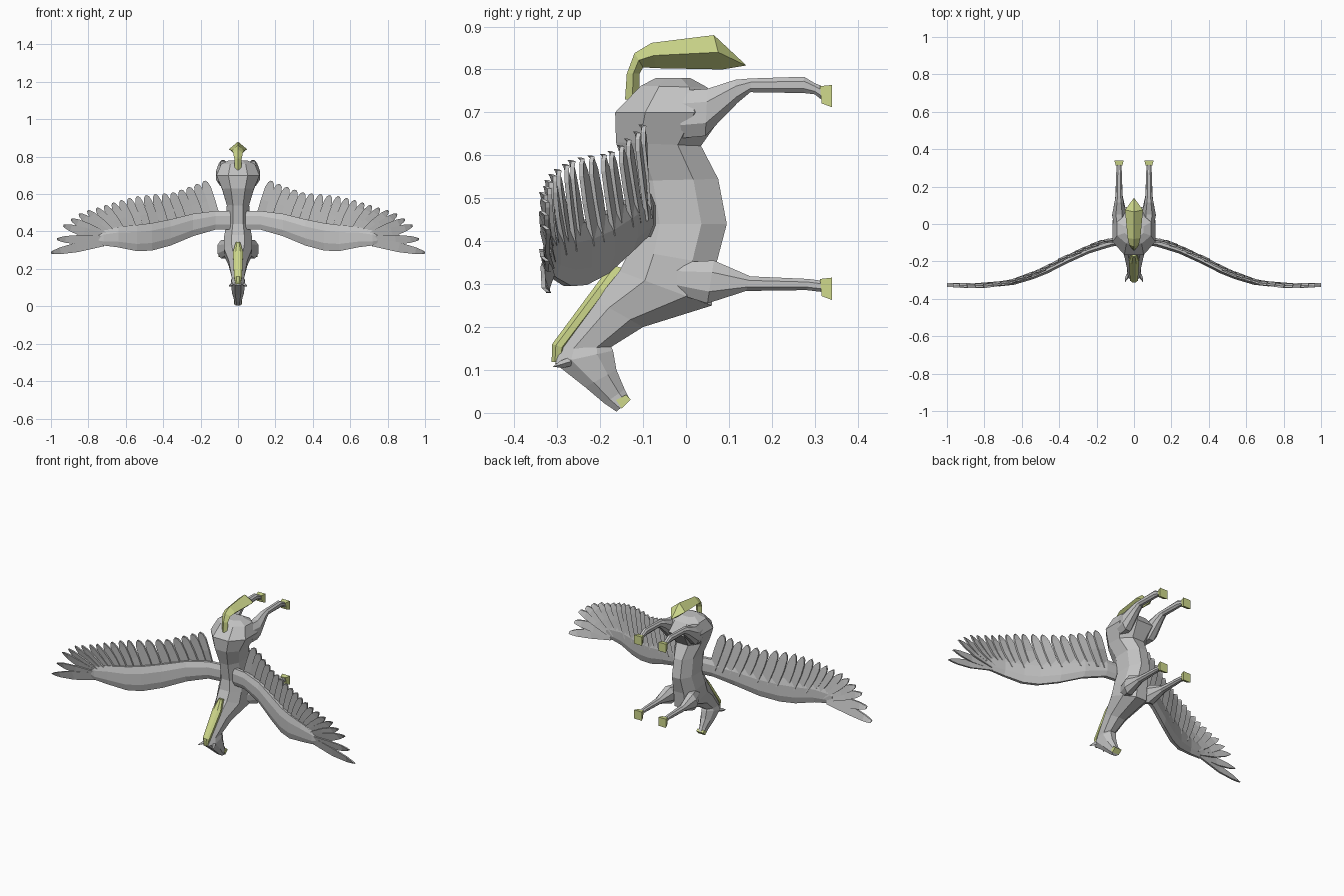
import bpy, bmesh
from mathutils import Vector

cube = bpy.data.objects.get("Cube")
if cube:
    bpy.data.objects.remove(cube)


def material(name, rgb):
    m = bpy.data.materials.new(name)
    m.use_nodes = True
    m.diffuse_color = (*rgb, 1)
    m.node_tree.nodes["Principled BSDF"].inputs["Base Color"].default_value = (*rgb, 1)
    return m


GREY = material("pale grey", (0.55, 0.55, 0.55))
LIME = material("pale lime", (0.62, 0.69, 0.26))

# Cross-sections as (along, across) factors
OCT = [(1, .45), (.45, 1), (-.45, 1), (-1, .45), (-1, -.45), (-.45, -1), (.45, -1), (1, -.45)]
BOX = [(1, 1), (-1, 1), (-1, -1), (1, -1)]
DIAMOND = [(1, 0), (0, 1), (-1, 0), (0, -1)]


def finish(name, bm, mat):
    bmesh.ops.remove_doubles(bm, verts=bm.verts, dist=0.0001)
    bmesh.ops.recalc_face_normals(bm, faces=bm.faces)
    mesh = bpy.data.meshes.new(name)
    bm.to_mesh(mesh)
    bm.free()
    mesh.materials.append(mat)
    ob = bpy.data.objects.new(name, mesh)
    bpy.context.scene.collection.objects.link(ob)
    return ob


def loft(name, rings, mat):
    """Skin a list of point rings and cap both ends."""
    bm = bmesh.new()
    vs = [[bm.verts.new(p) for p in ring] for ring in rings]
    n = len(vs[0])
    for a, b in zip(vs, vs[1:]):
        for i in range(n):
            j = (i + 1) % n
            bm.faces.new((a[i], a[j], b[j], b[i]))
    bm.faces.new(vs[0])
    bm.faces.new(vs[-1][::-1])
    return finish(name, bm, mat)


def limb(name, stations, mat, shape=OCT, side=1):
    """Stations: outer y, z, inner y, z, half width, centre x."""
    rings = []
    for y1, z1, y2, z2, hw, cx in stations:
        p, q = Vector((side * cx, y1, z1)), Vector((side * cx, y2, z2))
        mid, half = (p + q) / 2, (p - q) / 2
        rings.append([mid + half * u + Vector((hw * v, 0, 0)) for u, v in shape])
    return loft(name, rings, mat)


def centred(rows):
    return [(*r, 0) for r in rows]


# Trunk and neck, from rump to poll
limb("body", centred([
    (-.07, .78, .01, .78, .05), (-.105, .762, .05, .758, .09),
    (-.165, .70, .09, .70, .115), (-.163, .63, .035, .622, .085),
    (-.135, .54, .075, .545, .06), (-.12, .44, .095, .44, .062),
    (-.13, .38, .07, .345, .075), (-.155, .33, .06, .25, .075),
    (-.21, .262, -.10, .20, .05), (-.293, .15, -.18, .15, .032)]), GREY)

# Head and mouth
limb("head", centred([
    (-.285, .165, -.18, .165, .028), (-.305, .115, -.17, .145, .038),
    (-.235, .06, -.162, .10, .032), (-.19, .022, -.143, .055, .02),
    (-.162, .003, -.13, .03, .02)]), GREY)
limb("mouth", centred([
    (-.163, .03, -.14, .042, .022), (-.15, .01, -.129, .031, .022)]), LIME, BOX)

# Mane and tail
limb("mane", centred([
    (-.175, .345, -.14, .335, .012), (-.212, .295, -.18, .28, .027),
    (-.312, .16, -.28, .15, .021), (-.313, .118, -.285, .118, .012)]), LIME)
limb("tail", centred([
    (-.142, .73, -.108, .73, .018), (-.138, .79, -.108, .79, .02),
    (-.12, .838, -.10, .805, .026), (-.08, .862, -.07, .803, .034),
    (.065, .88, .085, .80, .048), (.14, .81, .138, .809, .001)]), LIME, DIAMOND)


def chain(nodes, t):
    """Point at fraction t along evenly spaced nodes."""
    s = t * (len(nodes) - 1)
    i = min(int(s), len(nodes) - 2)
    return Vector(nodes[i]).lerp(Vector(nodes[i + 1]), s - i)


SWEEP = [(.05, -.07), (.15, -.078), (.235, -.11), (.4, -.185),
         (.5, -.24), (.66, -.30), (.8, -.32), (1.1, -.315)]


def sweep_y(x):
    """Rear surface of the wing at span x."""
    for (x1, y1), (x2, y2) in zip(SWEEP, SWEEP[1:]):
        if x <= x2:
            return y1 + (y2 - y1) * (x - x1) / (x2 - x1)
    return SWEEP[-1][1]


ARM = [(.04, .41, .51, .04), (.12, .41, .51, .045), (.24, .375, .495, .045),
       (.36, .325, .465, .045), (.46, .298, .445, .045), (.54, .295, .435, .04),
       (.64, .315, .425, .032), (.72, .325, .405, .025), (.75, .34, .385, .015)]
BASES = [(.115, .46), (.2, .45), (.3, .43), (.4, .40), (.5, .385),
         (.57, .38), (.63, .375), (.68, .37), (.71, .36), (.72, .345)]
TIPS = [(.18, .67), (.27, .635), (.36, .605), (.46, .597), (.56, .585),
        (.65, .56), (.74, .53), (.84, .50), (.93, .44), (1, .286)]
FEATHERS = 20


def feather(name, side, t, layer):
    base, tip = chain(BASES, t), chain(TIPS, t)
    along = tip - base
    across = Vector((along.y, -along.x)).normalized()
    # Inner feathers stay broad, outer ones taper
    outline = [(0, .024), (.5, .026), (.82, .024 - .006 * t), (.95, .016 - .006 * t), (1, .005)]
    rings = []
    for f, w in outline:
        ring = []
        for u, v in BOX:
            p = base + along * f + across * w * u
            y = sweep_y(p.x) - .012 + layer + .005 * v + .006 * u
            ring.append((side * p.x, y, p.y))
        rings.append(ring)
    loft(name, rings, GREY)


for side, label in ((1, "left"), (-1, "right")):
    # Legs and hooves
    limb(label + "_front_leg", [
        (-.035, .35, -.03, .28, .02, .05), (.065, .355, .05, .255, .035, .075),
        (.15, .318, .14, .284, .02, .08), (.285, .312, .28, .286, .014, .08),
        (.315, .308, .315, .282, .014, .08)], GREY, OCT, side)
    limb(label + "_hind_leg", [
        (-.02, .75, -.01, .64, .03, .075), (.05, .755, .045, .645, .037, .08),
        (.115, .776, .12, .722, .024, .08), (.15, .779, .15, .747, .018, .08),
        (.275, .783, .275, .745, .015, .08), (.30, .768, .30, .742, .014, .08),
        (.315, .762, .315, .73, .014, .08)], GREY, OCT, side)
    for part, z in (("front", .315), ("hind", .764)):
        limb(f"{label}_{part}_hoof", [
            (.312, z - .003, .316, z - .043, .017, .08),
            (.34, z, .34, z - .052, .025, .08)], LIME, BOX, side)
    # Ear
    limb(label + "_ear", [
        (-.27, .13, -.265, .11, .012, .028), (-.292, .122, -.285, .105, .01, .038),
        (-.31, .108, -.309, .107, .001, .048)], GREY, DIAMOND, side)
    # Wing arm, bulging towards the front
    rings = []
    for x, lo, hi, thick in ARM:
        mid, half, y = (lo + hi) / 2, (hi - lo) / 2, sweep_y(x) - thick / 2
        rings.append([(side * x, y + v * thick / 2, mid + u * half) for u, v in OCT])
    loft(label + "_wing_arm", rings, GREY)
    # Flight feathers
    for i in range(FEATHERS):
        feather(f"{label}_feather_{i + 1}", side, i / (FEATHERS - 1), .003 * (i % 2))
